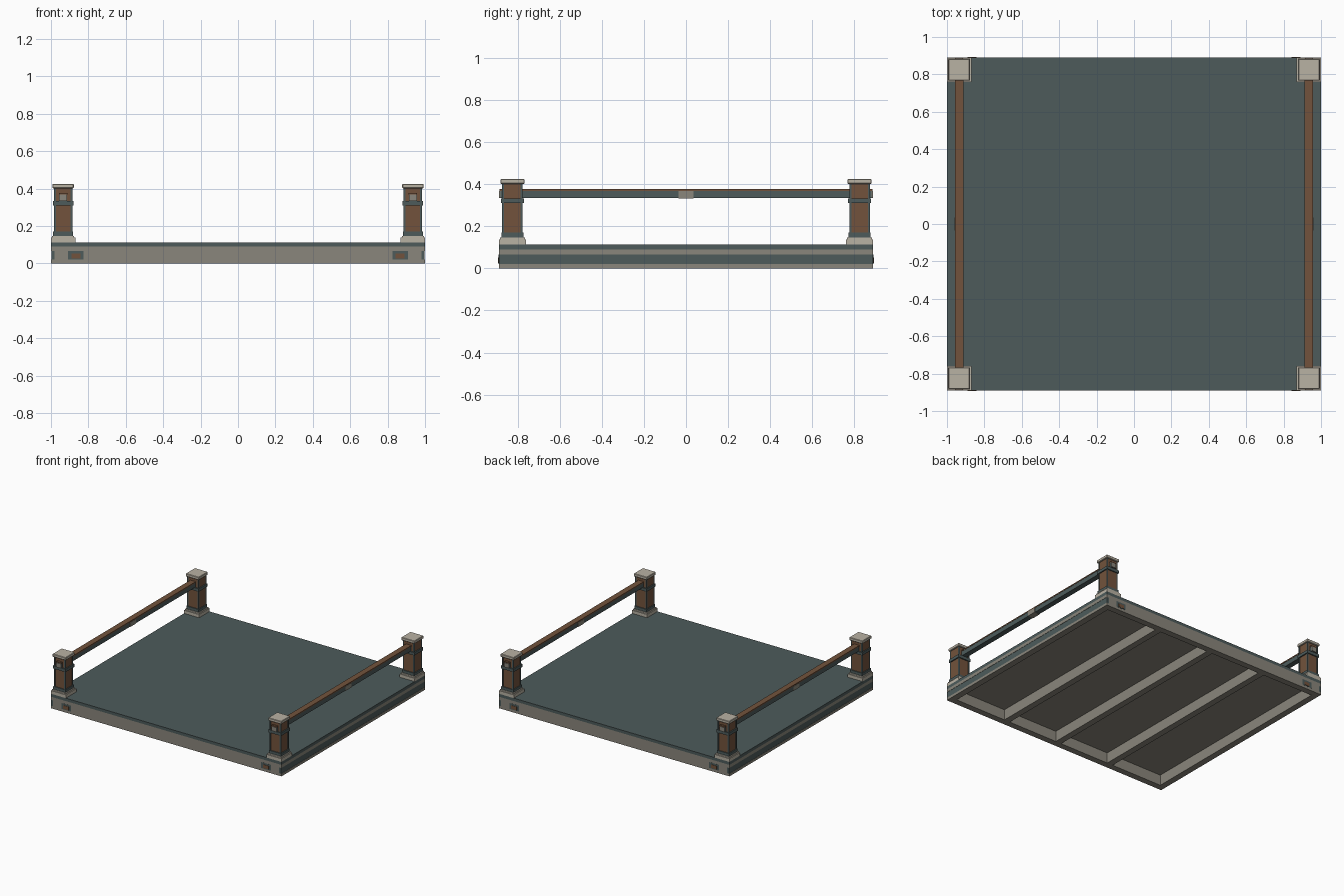
import bpy, bmesh

if "Cube" in bpy.data.objects:
    bpy.data.objects.remove(bpy.data.objects["Cube"])

def mat(name, rgb):
    m = bpy.data.materials.new(name)
    m.diffuse_color = (*rgb, 1)
    m.use_nodes = True
    m.node_tree.nodes["Principled BSDF"].inputs["Base Color"].default_value = m.diffuse_color
    return m

TEAL = mat("slate teal", (0.075, 0.105, 0.105))
BROWN = mat("wood brown", (0.170, 0.086, 0.045))
GREY = mat("warm grey", (0.255, 0.240, 0.200))
BEIGE = mat("pale stone", (0.485, 0.445, 0.370))

def boxes(name, material, spans, bevel=0):
    """One object made of boxes, each given as (x0, x1, y0, y1, z0, z1)."""
    bm = bmesh.new()
    for x0, x1, y0, y1, z0, z1 in spans:
        vs = bmesh.ops.create_cube(bm, size=1)["verts"]
        for v in vs:
            v.co = ((x0 + x1) / 2 + v.co.x * (x1 - x0),
                    (y0 + y1) / 2 + v.co.y * (y1 - y0),
                    (z0 + z1) / 2 + v.co.z * (z1 - z0))
    me = bpy.data.meshes.new(name)
    bm.to_mesh(me)
    bm.free()
    me.materials.append(material)
    ob = bpy.data.objects.new(name, me)
    bpy.context.collection.objects.link(ob)
    if bevel:
        b = ob.modifiers.new("bevel", "BEVEL")
        b.width, b.segments = bevel, 1
    return ob

def block(cx, cy, half, z0, z1):
    return (cx - half, cx + half, cy - half, cy + half, z0, z1)

W, D = 1.0, 0.89

# Deck and its underside
boxes("deck", TEAL, [(-W, W, -D, D, 0.09, 0.113)])
boxes("deck_underside", GREY, [(-0.97, 0.97, -0.85, 0.85, 0.083, 0.0899)])

# Cross beams at front and back
for s, n in ((-1, "front"), (1, "back")):
    y0, y1 = sorted((s * D, s * (D - 0.05)))
    boxes(n + "_beam", GREY, [(-0.98, 0.98, y0, y1, 0, 0.09)])

# Side channels: flanges, web and teal infill
for s, n in ((-1, "left"), (1, "right")):
    def sx(a, b):
        return tuple(sorted((s * a, s * b)))
    boxes(n + "_channel", GREY, [
        (*sx(0.98, W), -D, D, 0, 0.02),
        (*sx(0.98, W), -D, D, 0.066, 0.09),
        (*sx(0.95, 0.98), -D + 0.05, D - 0.05, 0, 0.09)])
    boxes(n + "_channel_infill", TEAL,
          [(*sx(0.98, 0.998), -D, D, 0.02, 0.066)])

# Joists under the deck
boxes("joists", GREY, [(x - 0.025, x + 0.025, -0.84, 0.84, 0, 0.085)
                       for x in (-0.48, 0, 0.48)])

# Small pocket plates on the front and back beams
for sy in (-1, 1):
    for sx_ in (-1, 1):
        cx = 0.867 * sx_
        for name, m, hw, z0, z1, t in (("pocket_plate", TEAL, 0.042, 0.02, 0.066, 0.002),
                                       ("pocket_insert", BROWN, 0.024, 0.026, 0.052, 0.004)):
            y0, y1 = sorted((sy * (D - 0.004), sy * (D + t - 0.001)))
            boxes(name, m, [(cx - hw, cx + hw, y0, y1, z0, z1)])

# Corner posts
for sx_ in (-1, 1):
    for sy in (-1, 1):
        cx, cy = sx_ * 0.935, sy * 0.825
        boxes("post_base", BEIGE, [block(cx, cy, 0.065, 0.113, 0.138),
                                   block(cx, cy, 0.059, 0.138, 0.148)])
        boxes("post_body", BROWN, [block(cx, cy, 0.046, 0.145, 0.405)])
        boxes("post_corner_strips", TEAL,
              [block(cx + i * 0.044, cy + j * 0.044, 0.005, 0.145, 0.402)
               for i in (-1, 1) for j in (-1, 1)])
        boxes("post_collars", TEAL, [block(cx, cy, 0.053, 0.148, 0.170),
                                     block(cx, cy, 0.055, 0.310, 0.333)])
        boxes("post_cap", BEIGE, [block(cx, cy, 0.057, 0.402, 0.425)], 0.003)

# Side rails with wooden top strip, end caps and centre clip
for s, n in ((-1, "left"), (1, "right")):
    cx = s * 0.935
    boxes(n + "_rail", TEAL, [(cx - 0.021, cx + 0.021, -0.882, 0.882, 0.334, 0.369)])
    boxes(n + "_rail_top", BROWN, [(cx - 0.023, cx + 0.023, -0.886, 0.886, 0.369, 0.378)])
    boxes(n + "_rail_ends", GREY, [(cx - 0.021, cx + 0.021, y - 0.004, y + 0.004, 0.335, 0.369)
                                   for y in (-0.886, 0.886)])
    boxes(n + "_rail_clip", GREY, [(cx - 0.024, cx + 0.024, -0.036, 0.036, 0.333, 0.3685)])
